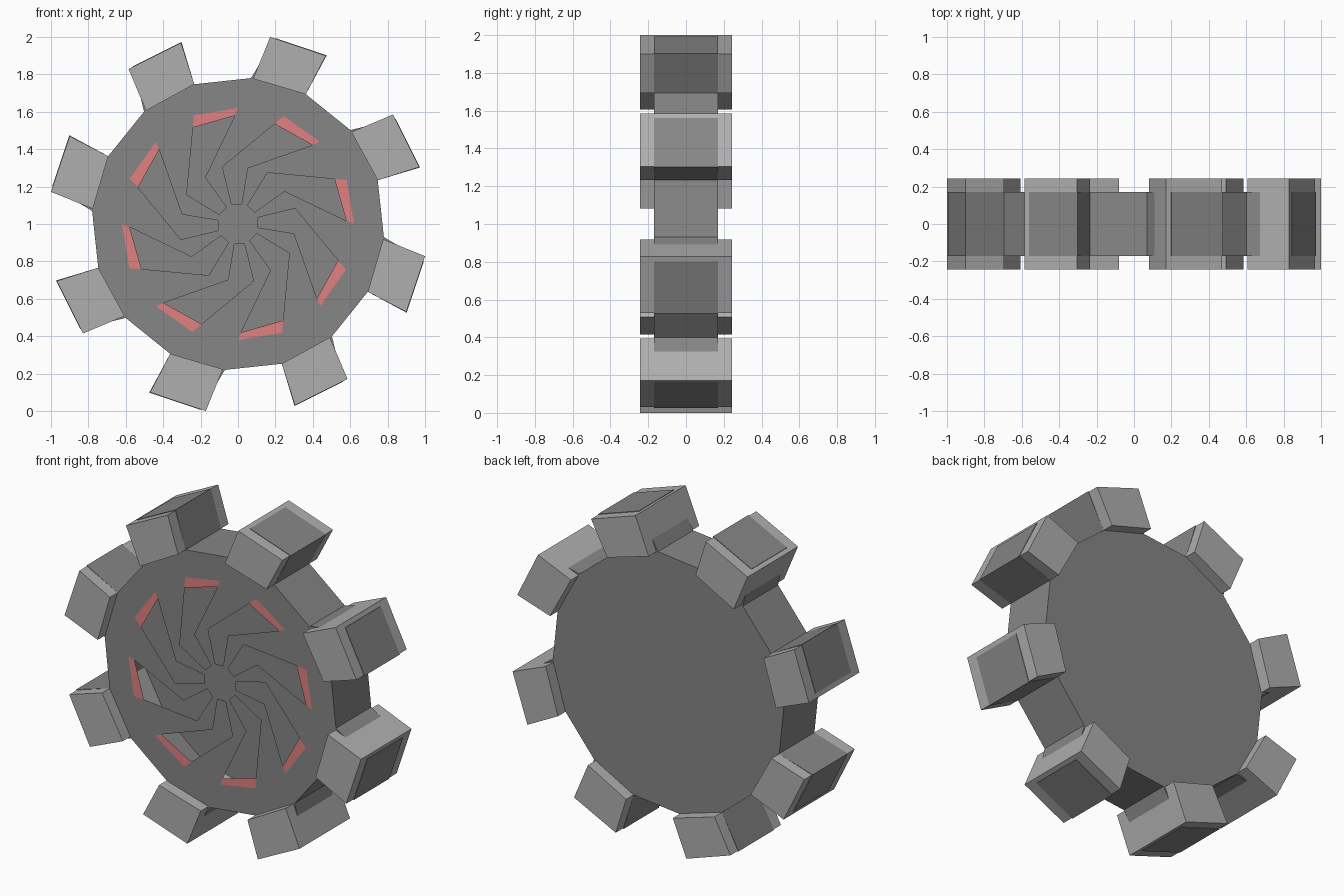
import bpy
from math import radians
from mathutils import Vector, Matrix
from mathutils.geometry import tessellate_polygon

if "Cube" in bpy.data.objects:
    bpy.data.objects.remove(bpy.data.objects["Cube"])

N = 8            # teeth, slots and marks around the wheel
BODY_Y = 0.17    # half thickness of the hollow disc
TOOTH_Y = 0.243  # half thickness of the tooth blocks


def material(name, rgb):
    m = bpy.data.materials.new(name)
    m.diffuse_color = (*rgb, 1)
    m.use_nodes = True
    m.node_tree.nodes["Principled BSDF"].inputs["Base Color"].default_value = m.diffuse_color
    return m


dark = material("dark_grey", (0.24, 0.24, 0.24))
light = material("light_grey", (0.43, 0.43, 0.43))
red = material("red", (0.75, 0.22, 0.22))


def turn(p, k):
    """Rotate a profile point clockwise by k steps."""
    return Matrix.Rotation(radians(-360 / N * k), 2) @ Vector(p)


def at(p, y):
    return (p[0], y, p[1] + 1.0)


def make(name, verts, faces, mat):
    me = bpy.data.meshes.new(name)
    me.from_pydata(verts, [], faces)
    me.materials.append(mat)
    ob = bpy.data.objects.new(name, me)
    bpy.context.collection.objects.link(ob)
    return ob


# Profile points in the front plane, relative to the hub
p1 = Matrix.Rotation(radians(84.9), 2) @ Vector((0.783, 0))
p2 = Matrix.Rotation(radians(62.4), 2) @ Vector((0.783, 0))
a, b = Vector((0.172, 1.0)), Vector((0.47, 0.90))
edge = b - a
out = Vector((-edge.y, edge.x)).normalized() * 0.003
core_a = a + edge * 0.09 + out
core_b = b + edge * 0.012 + out
slot = [(.195, .535), (-.083, .305), (-.035, .107),
        (.019, .107), (.051, .30), (.398, .422)]
mark = [(.195, .535), (.243, .578), (.437, .44), (.398, .422)]

# Hollow disc: outline of the rim with a tooth core on every other side
rim, outline = [], []
for k in range(N):
    rim += [turn(p1, k), turn(p2, k)]
    outline += [turn(p, k) for p in (p1, core_a, core_b, p2)]
n = len(outline)

# Front skin with curved slots cut through, open rim walls, plain back skin
loops = [outline] + [[turn(p, k) for p in slot] for k in range(N)]
flat = [p for loop in loops for p in loop]
tris = tessellate_polygon([[Vector((p[0], p[1], 0)) for p in l] for l in loops])
verts = [at(p, -BODY_Y) for p in flat]
faces = []
for t in tris:
    q = [flat[i] for i in t]
    area = (q[1] - q[0]).cross(q[2] - q[0])
    faces.append(tuple(t) if area > 0 else tuple(reversed(t)))
base = len(verts)
verts += [at(p, BODY_Y) for p in outline]
faces.append(tuple(base + i for i in range(n)))
for i in range(n):
    j = (i + 1) % n
    faces.append((i, j, base + j, base + i))
make("wheel_body", verts, faces, dark)

# Tooth blocks, leaning clockwise and wider than the disc
block = [p1 + (p2 - p1) * 0.04, a, b, p2]
for k in range(N):
    pts = [turn(p, k) for p in block]
    v = [at(p, -TOOTH_Y) for p in pts] + [at(p, TOOTH_Y) for p in pts]
    f = [(3, 2, 1, 0), (4, 5, 6, 7)]
    f += [(i, (i + 1) % 4, (i + 1) % 4 + 4, i + 4) for i in range(4)]
    make(f"tooth_block_{k + 1}", v, f, light)

# Red marks at the outer end of each slot
for k in range(N):
    v = [at(turn(p, k), -BODY_Y - 0.002) for p in mark]
    make(f"red_mark_{k + 1}", v, [(3, 2, 1, 0)], red)
